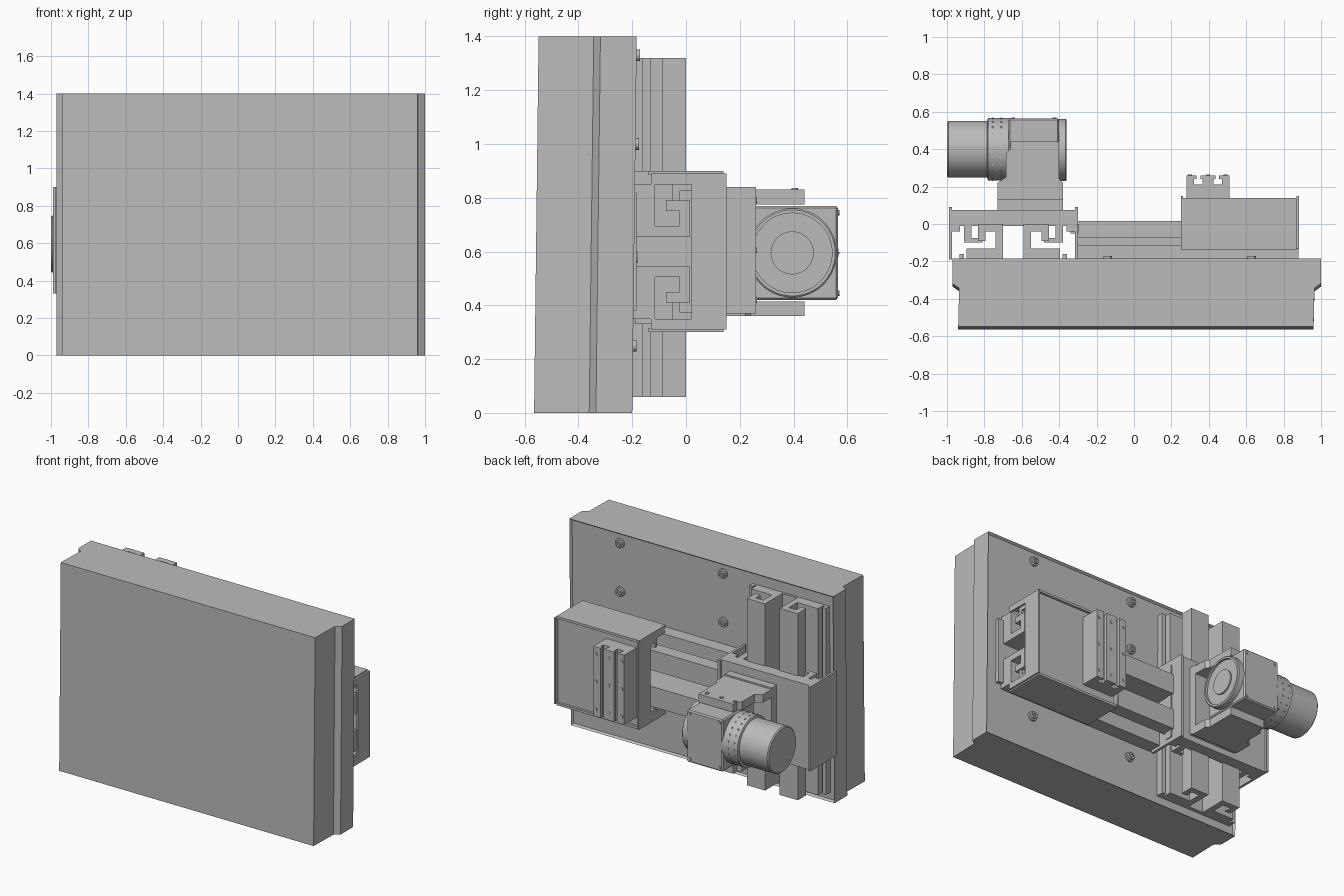
import bpy, bmesh, math
from mathutils import Matrix, Vector

cube = bpy.data.objects.get("Cube")
if cube:
    bpy.data.objects.remove(cube, do_unlink=True)

grey = bpy.data.materials.new("machine grey")
grey.use_nodes = True
COL = (0.5, 0.5, 0.5, 1)
grey.diffuse_color = COL
grey.node_tree.nodes["Principled BSDF"].inputs["Base Color"].default_value = COL


def finish(name, bm):
    bmesh.ops.recalc_face_normals(bm, faces=bm.faces)
    me = bpy.data.meshes.new(name)
    bm.to_mesh(me)
    bm.free()
    me.materials.append(grey)
    ob = bpy.data.objects.new(name, me)
    bpy.context.collection.objects.link(ob)
    return ob


def box(name, x, y, z):
    bm = bmesh.new()
    lo, hi = Vector((x[0], y[0], z[0])), Vector((x[1], y[1], z[1]))
    bmesh.ops.create_cube(bm, size=1, matrix=Matrix.Translation((lo + hi) / 2)
                          @ Matrix.Diagonal((*(hi - lo), 1)))
    return finish(name, bm)


def extrude(bm, pts, axis, lo, hi):
    """Extrude a (cross, y) outline along X or Z."""
    place = (lambda u, v, w: (w, v, u)) if axis == "X" else (lambda u, v, w: (u, v, w))
    face = bm.faces.new([bm.verts.new(place(u, v, lo)) for u, v in pts])
    top = bmesh.ops.extrude_face_region(bm, geom=[face])["geom"]
    shift = Vector(place(0, 0, hi - lo))
    bmesh.ops.translate(bm, vec=shift, verts=[g for g in top if isinstance(g, bmesh.types.BMVert)])


def prism(name, pts, axis, lo, hi):
    bm = bmesh.new()
    extrude(bm, pts, axis, lo, hi)
    return finish(name, bm)


def lathe(name, profile, centre, axis, steps=64):
    """Solid of revolution from (radius, distance) pairs along X or Y."""
    bm = bmesh.new()
    rings = []
    for r, d in profile:
        ring = []
        for i in range(steps):
            a = 2 * math.pi * i / steps
            p, q = r * math.cos(a), r * math.sin(a)
            ring.append(bm.verts.new((d, p, q) if axis == "X" else (p, d, q)))
        rings.append(ring)
    for a, b in zip(rings, rings[1:]):
        for i in range(steps):
            j = (i + 1) % steps
            bm.faces.new((a[i], a[j], b[j], b[i]))
    bm.faces.new(rings[0])
    bm.faces.new(rings[-1])
    bmesh.ops.translate(bm, vec=centre, verts=bm.verts)
    ob = finish(name, bm)
    bpy.ops.object.select_all(action="DESELECT")
    ob.select_set(True)
    bpy.context.view_layer.objects.active = ob
    bpy.ops.object.shade_smooth_by_angle(angle=math.radians(30))
    return ob


# Stepped housing with a recessed back sheet, leaning very slightly
bm = bmesh.new()
half = [(-0.94, -0.565), (0.96, -0.565), (0.965, -0.36), (1.0, -0.335), (1.0, -0.2),
        (-0.97, -0.2), (-0.97, -0.335), (-0.935, -0.36)]
extrude(bm, half, "Z", 0, 1.4)
bmesh.ops.recalc_face_normals(bm, faces=bm.faces)
back = [f for f in bm.faces if f.normal.y > 0.9]
bmesh.ops.inset_region(bm, faces=back, thickness=0.015)
bmesh.ops.translate(bm, vec=(0, -0.015, 0), verts=back[0].verts)
for v in bm.verts:
    v.co.y += 0.012 * v.co.z
finish("housing", bm)

# Back sheet screws
for x in (0.63, -0.14):
    for z in (0.25, 0.58, 1.0, 1.33):
        y = -0.215 + 0.012 * z
        lathe("back_screw", [(0.032, y), (0.032, y + 0.012), (0.022, y + 0.014),
                             (0.022, y + 0.028), (0.011, y + 0.028), (0.011, y + 0.018)],
              (x, 0, z), "Y", 20)


# Hooked rails in mirrored pairs
def rail_pair(name, axis, centre, lo, hi, top):
    foot = top - 0.13
    outline = [(0.055, -0.21), (0.25, -0.21), (0.25, foot), (0.095, foot), (0.095, top - 0.04),
               (0.15, top - 0.04), (0.15, top - 0.09), (0.19, top - 0.09), (0.19, top), (0.055, top)]
    for s in (-1, 1):
        prism(name, [(centre + s * u, v) for u, v in outline], axis, lo, hi)


rail_pair("vertical_rail", "Z", -0.645, 0.06, 1.32, 0.0)
rail_pair("horizontal_rail", "X", 0.6, -0.3, 0.88, 0.015)
for s in (-1, 1):
    u = -0.645 + s * 0.275
    box("vertical_edge_strip", (u - 0.012, u + 0.012), (-0.21, -0.16), (0.06, 1.32))
box("vertical_rail_base", (-0.92, -0.37), (-0.21, -0.185), (0.06, 1.32))
box("horizontal_rail_base", (-0.24, 0.92), (-0.21, -0.185), (0.38, 0.82))


# Carriages: back panel, overhanging side sheets and inner gripping arms
def carriage(name, axis, centre, lo, hi, width, top, front):
    def slab(part, a, b, y0, y1):
        for s in ((1,) if part == "panel" else (-1, 1)):
            prism(name + "_" + part, [(centre + s * u, v) for u, v in
                                      ((a, y0), (b, y0), (b, y1), (a, y1))], axis, lo, hi)
    slab("panel", -width + 0.015, width - 0.015, top - 0.1, top - 0.015)
    slab("side_sheet", width - 0.016, width, front, top)
    slab("arm", 0.225, 0.265, top - 0.19, top - 0.1)
    slab("arm_hook", 0.165, 0.225, top - 0.19, top - 0.165)
    slab("panel_edge", width - 0.06, width - 0.016, top - 0.13, top - 0.09)


carriage("upright_carriage", "Z", -0.645, 0.33, 0.9, 0.345, 0.09, -0.19)
carriage("cross_carriage", "X", 0.6, 0.25, 0.87, 0.3, 0.14, -0.14)
box("upright_carriage_link", (-0.34, -0.295), (-0.05, 0.0), (0.36, 0.86))

# Thin flanges at the two ends of the cross carriage
for x in (0.25, 0.87):
    box("cross_end_flange", (x, x + 0.012), (0.02, 0.15), (0.31, 0.89))
    for z in (0.31, 0.85):
        box("cross_end_tab", (x, x + 0.012), (-0.13, 0.05), (z, z + 0.04))

# Grooved clamp block
clamp = [(0.28, 0.12), (0.51, 0.12), (0.51, 0.26), (0.455, 0.26), (0.455, 0.24), (0.47, 0.24),
         (0.47, 0.21), (0.425, 0.21), (0.425, 0.24), (0.435, 0.24), (0.435, 0.26), (0.355, 0.26),
         (0.355, 0.24), (0.365, 0.24), (0.365, 0.21), (0.32, 0.21), (0.32, 0.24), (0.335, 0.24),
         (0.335, 0.26), (0.28, 0.26)]
prism("clamp_block", clamp, "Z", 0.37, 0.84)
for x in (0.3, 0.395, 0.49):
    for z in (0.42, 0.605, 0.79):
        lathe("clamp_screw", [(0.011, 0.255), (0.011, 0.264)], (x, 0, z), "Y", 12)

# Motor bracket: base plate and two stepped arms
box("bracket_base", (-0.73, -0.38), (0.07, 0.13), (0.37, 0.84))
arm = [(-0.73, 0.1), (-0.38, 0.1), (-0.38, 0.22), (-0.4, 0.24), (-0.4, 0.44), (-0.66, 0.44),
       (-0.66, 0.4), (-0.685, 0.38), (-0.685, 0.25), (-0.73, 0.22)]
for lo, hi in ((0.36, 0.415), (0.775, 0.83)):
    prism("bracket_arm", arm, "Z", lo, hi)
for x in (-0.65, -0.55, -0.44):
    bm = bmesh.new()
    bmesh.ops.create_cone(bm, cap_ends=True, segments=12, radius1=0.012, radius2=0.012, depth=0.008,
                          matrix=Matrix.Translation((x, 0.405, 0.833)))
    finish("bracket_screw", bm)

# Motor: gear box, collar, round body and output flange
gear = box("gear_box", (-0.67, -0.4), (0.23, 0.565), (0.42, 0.77))
bev = gear.modifiers.new("soft edges", "BEVEL")
bev.width, bev.segments = 0.008, 1
lathe("motor_body", [(0.145, -1.0), (0.152, -0.993), (0.152, -0.785), (0.167, -0.78),
                     (0.167, -0.66)], (0, 0.4, 0.595), "X")
lathe("output_flange", [(0.166, -0.41), (0.166, -0.365), (0.16, -0.36), (0.148, -0.36),
                        (0.148, -0.375), (0.08, -0.375), (0.08, -0.365)], (0, 0.395, 0.595), "X")
for x in (-0.645, -0.425):
    for z in (0.445, 0.745):
        lathe("gear_box_screw", [(0.01, 0.56), (0.01, 0.57)], (x, 0, z), "Y", 12)
for x in (-0.755, -0.71):
    for i in range(24):
        a = 2 * math.pi * i / 24
        y, z = 0.4 + 0.166 * math.cos(a), 0.595 + 0.166 * math.sin(a)
        box("collar_pin", (x - 0.004, x + 0.004), (y - 0.004, y + 0.004), (z - 0.004, z + 0.004))
